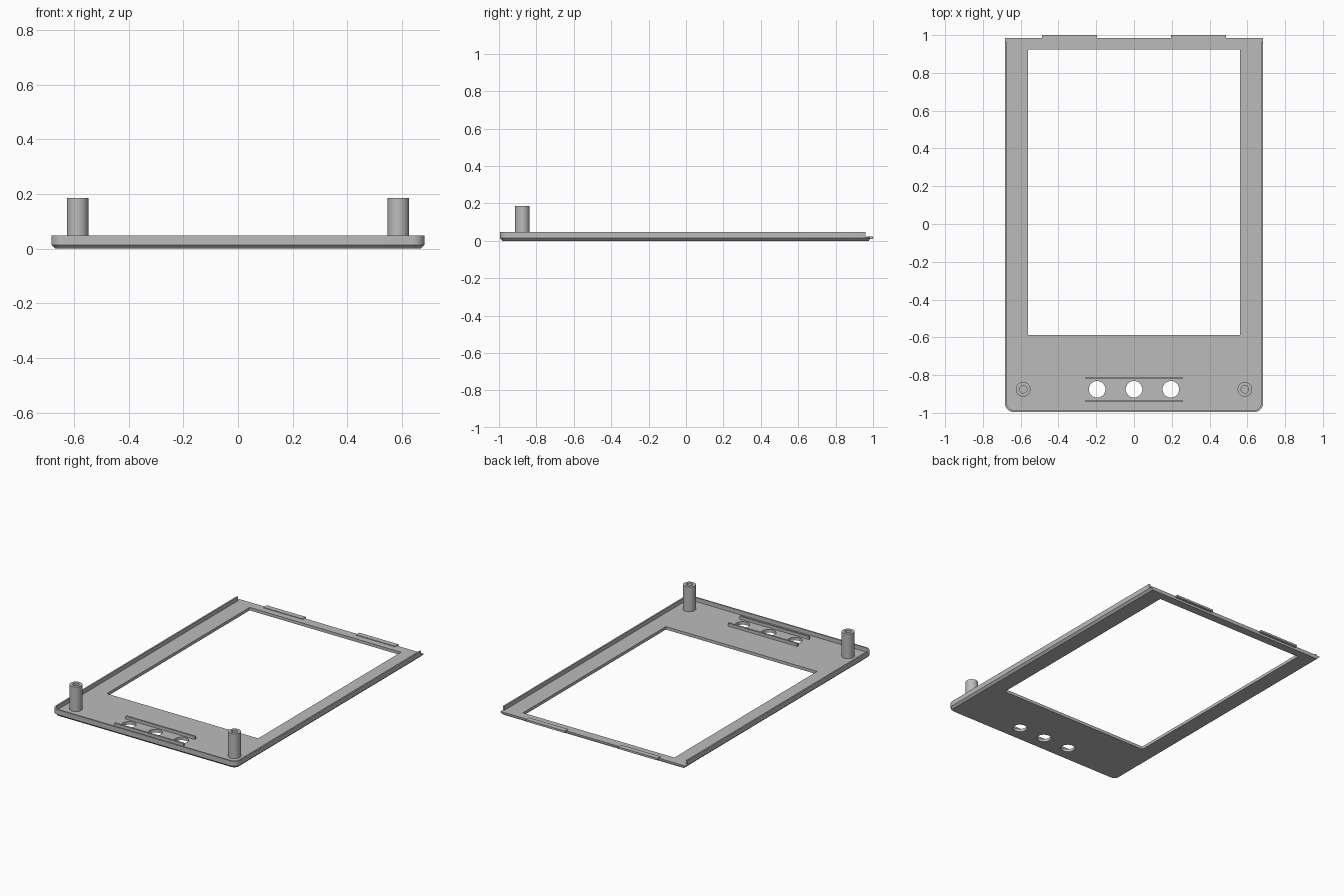
import bpy, bmesh, math
from mathutils import Matrix

if "Cube" in bpy.data.objects:
    bpy.data.objects.remove(bpy.data.objects["Cube"])

HALF_W, FRONT, REAR = 0.683, -0.995, 0.985
FLOOR, RIM_TOP, RIM_END = 0.02, 0.047, 0.96
CHAMFER, WALL, RADIUS = 0.014, 0.01, 0.045

grey = bpy.data.materials.new("plastic grey")
grey.use_nodes = True
COLOUR = (0.5, 0.5, 0.5, 1)
grey.diffuse_color = COLOUR
grey.node_tree.nodes["Principled BSDF"].inputs["Base Color"].default_value = COLOUR


def finish(bm, name):
    bmesh.ops.recalc_face_normals(bm, faces=bm.faces)
    mesh = bpy.data.meshes.new(name)
    bm.to_mesh(mesh)
    bm.free()
    mesh.materials.append(grey)
    obj = bpy.data.objects.new(name, mesh)
    bpy.context.collection.objects.link(obj)
    return obj


def smooth(obj):
    bpy.ops.object.select_all(action="DESELECT")
    obj.select_set(True)
    bpy.context.view_layer.objects.active = obj
    bpy.ops.object.shade_smooth_by_angle(angle=math.radians(30))


def add_box(bm, x0, x1, y0, y1, z0, z1):
    size = Matrix.Diagonal((x1 - x0, y1 - y0, z1 - z0, 1))
    centre = Matrix.Translation(((x0 + x1) / 2, (y0 + y1) / 2, (z0 + z1) / 2))
    bmesh.ops.create_cube(bm, size=1, matrix=centre @ size)


def outline(inset, rear):
    """Open U path from the rear left, round the front corners, to the rear right."""
    r = RADIUS - inset
    cx, cy = HALF_W - RADIUS, FRONT + RADIUS
    half = [(HALF_W - inset, rear)]
    for i in range(9):
        a = math.radians(90 * i / 8)
        half.append((cx + r * math.cos(a), cy - r * math.sin(a)))
    return half + [(-x, y) for x, y in reversed(half)]


def loft(bm, rings):
    """Join closed rings of vertices with quads."""
    for a, b in zip(rings, rings[1:]):
        for i in range(len(a)):
            j = (i + 1) % len(a)
            bm.faces.new((a[i], a[j], b[j], b[i]))


# Face plate with a chamfered lower edge
bm = bmesh.new()
rings = []
for inset, z in ((CHAMFER, 0), (0, CHAMFER), (0, FLOOR)):
    rings.append([bm.verts.new((x, y, z)) for x, y in outline(inset, REAR - inset / 2)])
loft(bm, rings)
bm.faces.new(rings[0])
bm.faces.new(rings[-1])
plate = finish(bm, "face_plate")

# Screen window and button holes
bm = bmesh.new()
add_box(bm, -0.56, 0.56, -0.587, 0.923, -0.1, 0.1)
for x in (-0.195, 0, 0.195):
    bmesh.ops.create_cone(bm, cap_ends=True, segments=32, radius1=0.044, radius2=0.044,
                          depth=0.2, matrix=Matrix.Translation((x, -0.875, 0)))
cutter = finish(bm, "opening_cutter")
cutter.hide_render = True
cut = plate.modifiers.new("openings", "BOOLEAN")
cut.object = cutter
cut.solver = "EXACT"
bpy.context.view_layer.objects.active = plate
bpy.ops.object.modifier_apply(modifier=cut.name)
bpy.data.objects.remove(cutter)
smooth(plate)

# Raised rim on the front and both sides, open at the rear
bm = bmesh.new()
outer, inner = outline(0, RIM_END), outline(WALL, RIM_END)
path = outer + inner[::-1]
low = [bm.verts.new((x, y, FLOOR)) for x, y in path]
high = [bm.verts.new((x, y, RIM_TOP)) for x, y in path]
loft(bm, [low, high])
n = len(path)
for ring in (low, high):
    for i in range(len(outer) - 1):
        bm.faces.new((ring[i], ring[i + 1], ring[n - 2 - i], ring[n - 1 - i]))
smooth(finish(bm, "rim"))

# Guide ribs beside the button holes
for name, y in (("rear_rib", -0.815), ("front_rib", -0.937)):
    bm = bmesh.new()
    add_box(bm, -0.257, 0.257, y - 0.006, y + 0.006, FLOOR - 0.005, 0.04)
    finish(bm, name)

# Screw posts with blind holes, and rear catch tabs
for side, s in (("left", 1), ("right", -1)):
    bm = bmesh.new()
    rings = []
    for r, z in ((0.039, FLOOR - 0.005), (0.039, 0.185), (0.02, 0.185), (0.02, FLOOR + 0.005)):
        rings.append([bm.verts.new((s * 0.587 + r * math.cos(math.tau * i / 32),
                                    -0.875 + r * math.sin(math.tau * i / 32), z))
                      for i in range(32)])
    loft(bm, rings)
    bm.faces.new(rings[0])
    bm.faces.new(rings[-1])
    smooth(finish(bm, side + "_screw_post"))

    bm = bmesh.new()
    x0, x1 = sorted((s * 0.197, s * 0.487))
    add_box(bm, x0, x1, 0.965, 1.0, 0.011, 0.024)
    finish(bm, side + "_catch_tab")
